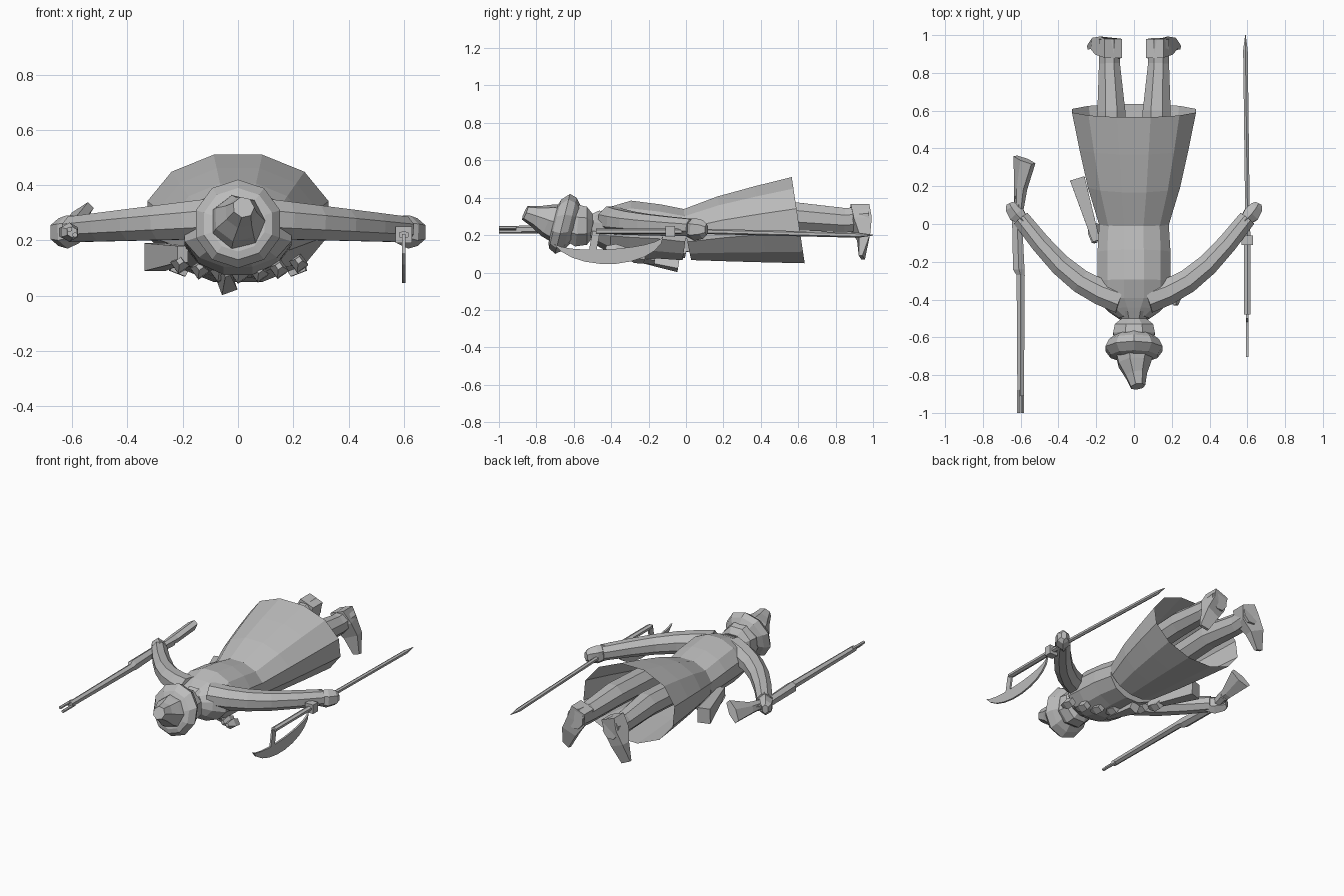
import bpy, bmesh
from math import cos, sin, pi, radians
from mathutils import Vector

cube = bpy.data.objects.get("Cube")
if cube:
    bpy.data.objects.remove(cube)

grey = bpy.data.materials.new("plain_grey")
grey.use_nodes = True
grey.diffuse_color = (.5, .5, .5, 1)
grey.node_tree.nodes["Principled BSDF"].inputs["Base Color"].default_value = grey.diffuse_color


def finish(name, bm):
    bmesh.ops.recalc_face_normals(bm, faces=bm.faces)
    mesh = bpy.data.meshes.new(name)
    bm.to_mesh(mesh)
    bm.free()
    mesh.materials.append(grey)
    ob = bpy.data.objects.new(name, mesh)
    bpy.context.collection.objects.link(ob)
    return ob


def ring(x=0, y=0, z=0, wide=0, high=None):
    """One elliptical cross-section: its centre and half sizes."""
    return Vector((x, y, z)), wide, wide if high is None else high


def loft(name, rings, sides=8, mirror=1, shear=0, roll=0, open_end=False):
    """Skin a row of cross-sections, each square to the path."""
    bm = bmesh.new()
    centres = [Vector((c.x * mirror, c.y, c.z)) for c, wide, high in rings]
    fit = 1 / cos(pi / sides) if sides == 4 else 1
    spin = radians(roll) * mirror
    loops = []
    for i, centre in enumerate(centres):
        ahead = centres[min(i + 1, len(centres) - 1)]
        along = (ahead - centres[max(i - 1, 0)]).normalized()
        across = along.cross(Vector((0, 0, 1))).normalized()
        up = across.cross(along)
        across, up = across * cos(spin) + up * sin(spin), up * cos(spin) - across * sin(spin)
        name_only, wide, high = rings[i]
        loop = []
        for k in range(sides):
            angle = 2 * pi * (k + .5) / sides
            offset = (across * cos(angle) * wide + up * sin(angle) * high) * fit
            offset.y += shear * offset.z
            loop.append(bm.verts.new(centre + offset))
        loops.append(loop)
    for first, second in zip(loops, loops[1:]):
        for k in range(sides):
            n = (k + 1) % sides
            bm.faces.new((first[k], first[n], second[n], second[k]))
    bm.faces.new(loops[0])
    if not open_end:
        bm.faces.new(loops[-1])
    return finish(name, bm)


# Body
loft("torso", [
    ring(y=-.5, z=.25, wide=.08, high=.07),
    ring(y=-.46, z=.24, wide=.14, high=.1),
    ring(y=-.4, z=.23, wide=.2, high=.13),
    ring(y=-.3, z=.23, wide=.2, high=.16),
    ring(y=-.15, z=.22, wide=.2, high=.15),
    ring(z=.2, wide=.19, high=.14)], sides=12)

# Coat skirt flares from the waist and is open at the hem
skirt = []
for step in range(4):
    flare = (step / 3) ** .8
    skirt.append(ring(y=.2 * step, z=.2 + .08 * flare,
                      wide=.19 + .15 * flare, high=.14 + .1 * flare))
loft("coat_skirt", skirt, sides=12, shear=-.04, open_end=True)

# Head, collar and hat
loft("head", [
    ring(y=-.46, z=.25, wide=.09),
    ring(y=-.5, z=.25, wide=.07),
    ring(y=-.53, z=.25, wide=.11),
    ring(y=-.58, z=.25, wide=.12),
    ring(y=-.63, z=.26, wide=.1)])
loft("hat_brim", [
    ring(y=-.59, z=.26, wide=.1),
    ring(y=-.62, z=.26, wide=.14),
    ring(y=-.66, z=.26, wide=.16),
    ring(y=-.7, z=.26, wide=.13),
    ring(y=-.71, z=.26, wide=.1)], sides=10, shear=.25)
loft("hat_crown", [
    ring(y=-.67, z=.26, wide=.11),
    ring(y=-.74, z=.28, wide=.09),
    ring(x=.01, y=-.8, z=.3, wide=.06),
    ring(x=.02, y=-.86, z=.32, wide=.04)], sides=7, shear=.1)

# Arms bow outward from shoulder to wrist
shoulder, wrist = Vector((.07, -.4, .28)), Vector((.6, .03, .24))
arm = []
for step in range(6):
    t = step / 5
    centre = shoulder.lerp(wrist, t) - Vector((0, .08 * sin(pi * t), 0))
    arm.append((centre, .08 - .03 * t, .08 - .03 * t))

hand = [
    ring(x=.58, y=.01, z=.24, wide=.03, high=.05),
    ring(x=.62, y=.05, z=.23, wide=.05, high=.06),
    ring(x=.65, y=.09, z=.23, wide=.04, high=.05),
    ring(x=.66, y=.11, z=.23, wide=.02, high=.03)]
leg = [
    ring(x=.12, y=.2, z=.28, wide=.08),
    ring(x=.12, y=.6, z=.3, wide=.08),
    ring(x=.13, y=.85, z=.28, wide=.06, high=.07),
    ring(x=.13, y=.98, z=.29, wide=.06, high=.07)]
foot = [
    ring(x=.11, y=.93, z=.35, wide=.05),
    ring(x=.14, y=.93, z=.27, wide=.05, high=.06),
    ring(x=.18, y=.95, z=.19, wide=.03, high=.05),
    ring(x=.22, y=.94, z=.08, wide=.01, high=.03)]
for side, mirror in (("left", 1), ("right", -1)):
    loft(side + "_arm", arm, mirror=mirror)
    loft(side + "_hand", hand, sides=6, mirror=mirror)
    loft(side + "_leg", leg, mirror=mirror)
    loft(side + "_foot", foot, sides=4, mirror=mirror)

# Gear worn on the front
loft("sheath", [
    ring(x=-.2, y=-.09, z=.15, wide=.02, high=.03),
    ring(x=-.3, y=.24, z=.14, wide=.04, high=.05)], sides=4)
loft("powder_box", [
    ring(x=-.04, y=-.3, z=.08, wide=.01),
    ring(x=-.04, y=-.04, z=.04, wide=.03)], sides=4, roll=20)
for step in range(7):
    t = step / 6
    x, y = .22 - .43 * t, .33 * t - .38
    z = .08 + .8 * x * x
    loft("cartridge", [
        ring(x, y - .05, z + .01, wide=.01),
        ring(x, y, z, wide=.025),
        ring(x, y + .05, z - .01, wide=.02)], sides=4, roll=35)

# Long gun in the right hand
loft("gun_body", [
    ring(x=-.6, y=-.91, z=.23, wide=.02),
    ring(x=-.6, y=-.27, z=.23, wide=.025),
    ring(x=-.61, y=-.24, z=.23, wide=.035),
    ring(x=-.62, y=.05, z=.23, wide=.03),
    ring(x=-.6, y=.16, z=.24, wide=.03)], sides=6)
loft("gun_stock", [
    ring(x=-.61, y=.08, z=.24, wide=.03, high=.02),
    ring(x=-.6, y=.19, z=.25, wide=.04, high=.03),
    ring(x=-.58, y=.34, z=.28, wide=.08, high=.03)], sides=6, roll=45, shear=-.1)
for name, x, z in (("gun_muzzle", -.61, .24), ("gun_ramrod", -.59, .22)):
    loft(name, [ring(x, -1, z, wide=.01), ring(x, -.88, z, wide=.01)], sides=6)

# Pole axe in the left hand
loft("axe_pole", [
    ring(x=.6, y=-.48, z=.22, wide=.02, high=.015),
    ring(x=.6, y=-.12, z=.22, wide=.02, high=.015),
    ring(x=.6, y=.1, z=.22, wide=.014),
    ring(x=.59, y=.92, z=.2, wide=.014),
    ring(x=.59, y=1, z=.2, wide=.002)], sides=6)
loft("axe_socket", [
    ring(x=.6, y=-.11, z=.22, wide=.03),
    ring(x=.6, y=-.06, z=.22, wide=.03)], sides=4)
loft("axe_strut", [
    ring(x=.6, y=-.48, z=.22, wide=.006, high=.02),
    ring(x=.6, y=-.5, z=.11, wide=.006, high=.02)], sides=4)

# Crescent blade: a flattened arc that thickens towards its middle
bm = bmesh.new()
edge, back = [], []
steps = 10
for step in range(steps + 1):
    angle = .9 * pi * step / steps
    depth = .08 * sin(pi * step / steps)
    y, z = .3 * cos(angle) - .42, .2 - .155 * sin(angle)
    edge.append(bm.verts.new((.6, y, z)))
    back.append(bm.verts.new((.6, y, z + depth)))
for a, b, c, d in zip(edge, edge[1:], back[1:], back):
    bm.faces.new((a, b, c, d))
bmesh.ops.remove_doubles(bm, verts=bm.verts, dist=.001)
blade = finish("axe_blade", bm)
solid = blade.modifiers.new("thickness", "SOLIDIFY")
solid.thickness = .012
solid.offset = 0
